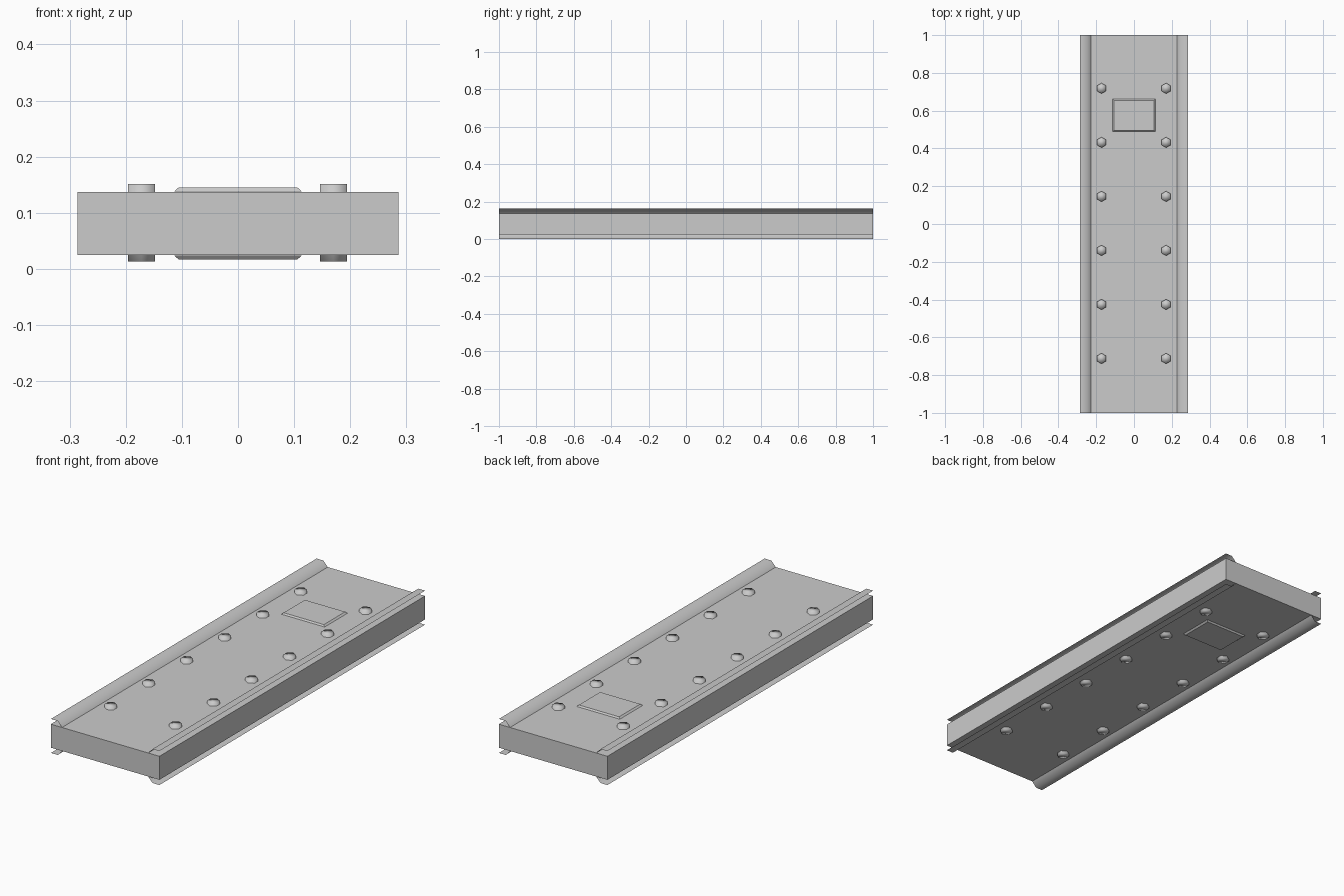
import bpy, bmesh

if "Cube" in bpy.data.objects:
    bpy.data.objects.remove(bpy.data.objects["Cube"])

MID_Z = 0.081


def finish(bm, name, smooth=False):
    mesh = bpy.data.meshes.new(name)
    bm.to_mesh(mesh)
    bm.free()
    for p in mesh.polygons:
        p.use_smooth = smooth
    obj = bpy.data.objects.new(name, mesh)
    bpy.context.collection.objects.link(obj)
    return obj


def box(bm, x, y, z0, z1, cy=0.0):
    verts = bmesh.ops.create_cube(bm, size=1)["verts"]
    for v in verts:
        v.co = (v.co.x * 2 * x, cy + v.co.y * 2 * y, z0 + (v.co.z + 0.5) * (z1 - z0))
    return verts


# main slab
bm = bmesh.new()
box(bm, 0.286, 1.0, 0.025, 0.137)
finish(bm, "slab")

# folded sheet rails on all four long edges
PROFILE = [(0.227, 0.137), (0.250, 0.162), (0.286, 0.162)]
for side, side_name in ((-1, "left"), (1, "right")):
    for up, up_name in ((1, "top"), (-1, "bottom")):
        bm = bmesh.new()
        rows = [[bm.verts.new((side * x, y, MID_Z + up * (z - MID_Z)))
                 for x, z in PROFILE] for y in (-1.0, 1.0)]
        for i in range(len(PROFILE) - 1):
            corners = [rows[0][i], rows[0][i + 1], rows[1][i + 1], rows[1][i]]
            face = bm.faces.new(corners)
            face.normal_update()
            if face.normal.z * up < 0:
                face.normal_flip()
        finish(bm, f"{side_name}_{up_name}_rail", smooth=True)

# access plate with chamfered rims, showing above and below
bm = bmesh.new()
for up in (1, -1):
    verts = box(bm, 0.114, 0.086, 0.130, 0.145, cy=0.575)
    for v in verts:
        if v.co.z > 0.14:
            v.co.x *= 0.93
            v.co.y = 0.575 + (v.co.y - 0.575) * 0.93
        else:
            v.co.z = 0.138
        v.co.z = MID_Z + up * (v.co.z - MID_Z)
bmesh.ops.recalc_face_normals(bm, faces=bm.faces)
finish(bm, "access_plate")

# two rows of hexagonal through bolts, points along y
bm = bmesh.new()
for x in (-0.172, 0.170):
    for i in range(6):
        verts = bmesh.ops.create_cone(bm, cap_ends=True, segments=6, radius1=0.028,
                                      radius2=0.028, depth=0.138)["verts"]
        bmesh.ops.translate(bm, verts=verts, vec=(x, -0.712 + i * 0.286, MID_Z + 0.001))
finish(bm, "hex_bolts", smooth=True)
